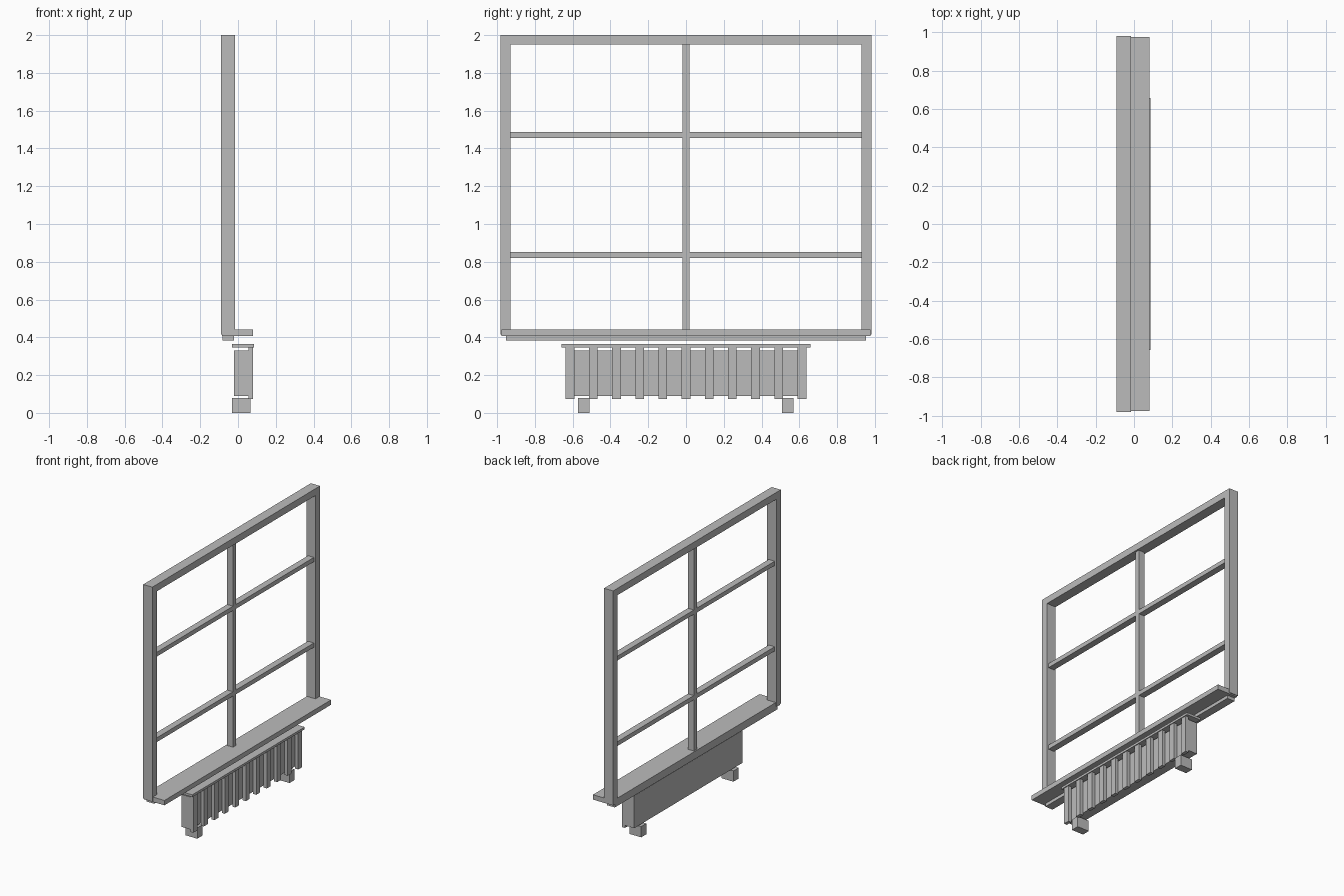
import bpy

cube = bpy.data.objects.get("Cube")
if cube:
    bpy.data.objects.remove(cube, do_unlink=True)

# Single plain grey
grey = bpy.data.materials.new("plain_grey")
grey.use_nodes = True
grey.diffuse_color = (0.5, 0.5, 0.5, 1)
bsdf = next(n for n in grey.node_tree.nodes if n.type == 'BSDF_PRINCIPLED')
bsdf.inputs["Base Color"].default_value = (0.5, 0.5, 0.5, 1)


def box(name, x, y, z):
    """Axis-aligned box from (min, max) ranges."""
    ranges = (x, y, z)
    bpy.ops.mesh.primitive_cube_add(size=1, location=[(a + b) / 2 for a, b in ranges])
    ob = bpy.context.object
    ob.name = name
    ob.scale = [b - a for a, b in ranges]
    bpy.ops.object.transform_apply(location=False, rotation=False, scale=True)
    ob.data.materials.append(grey)
    return ob


# Outer window frame
DEPTH = (-0.09, -0.015)
HALF, INNER = 0.982, 0.929
box("frame_top_rail", DEPTH, (-HALF, HALF), (1.949, 2.0))
box("frame_right_stile", DEPTH, (-HALF, -INNER), (0.414, 1.949))
box("frame_left_stile", DEPTH, (INNER, HALF), (0.414, 1.949))

# Glazing bars
BAR = (-0.077, -0.028)
box("vertical_bar", BAR, (-0.018, 0.018), (0.44, 1.949))
for name, z in (("lower", 0.837), ("upper", 1.471)):
    box(name + "_horizontal_bar", BAR, (-INNER, INNER), (z - 0.016, z + 0.016))

# Sill and the strip beneath it
box("window_sill", (-0.086, 0.08), (-0.976, 0.976), (0.406, 0.442))
box("sill_under_strip", (-0.083, -0.021), (-0.953, 0.953), (0.382, 0.406))

# Radiator body, cover and fins
box("radiator_body", (-0.02, 0.055), (-0.635, 0.635), (0.09, 0.33))
box("radiator_cover", (-0.031, 0.086), (-0.658, 0.658), (0.347, 0.364))
for i in range(-5, 6):
    y = i * 0.1228
    box("radiator_fin", (0.055, 0.08), (y - 0.023, y + 0.023), (0.073, 0.348))

# Radiator feet
for side, y in (("right", -0.541), ("left", 0.539)):
    box(side + "_foot", (-0.031, 0.066), (y - 0.03, y + 0.03), (0, 0.08))
